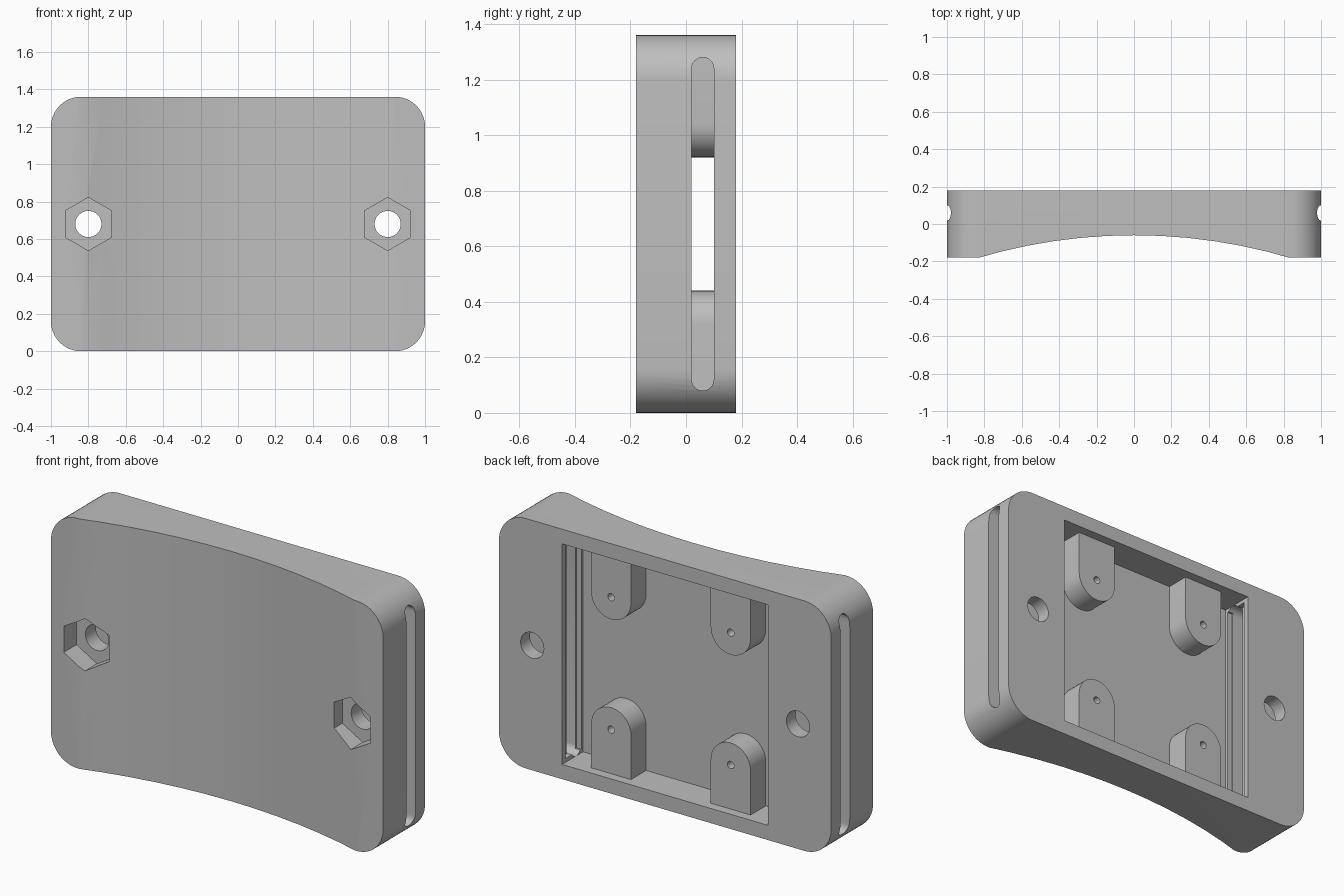
import bpy
import bmesh
from math import cos, sin, pi
from mathutils import Vector

cube = bpy.data.objects.get("Cube")
if cube:
    bpy.data.objects.remove(cube, do_unlink=True)

grey = bpy.data.materials.new("plain_grey")
grey.use_nodes = True
colour = (0.52, 0.52, 0.52, 1)
grey.diffuse_color = colour
grey.node_tree.nodes["Principled BSDF"].inputs["Base Color"].default_value = colour

HEIGHT = 1.36
MID = HEIGHT / 2
FRONT, BACK = -0.18, 0.18
FLOOR = 0.0
POCKET_X, POCKET_LOW, POCKET_HIGH = 0.62, 0.08, 1.28


def arc(cu, cv, r, start, end, steps):
    """Points on an arc, angles given in half turns."""
    return [(cu + r * cos(pi * (start + (end - start) * i / steps)),
             cv + r * sin(pi * (start + (end - start) * i / steps)))
            for i in range(steps + 1)]


def circle(cu, cv, r, sides, turn=0.0):
    return arc(cu, cv, r, turn, turn + 2, sides)[:-1]


def rect(u0, u1, v0, v1):
    return [(u0, v0), (u1, v0), (u1, v1), (u0, v1)]


def prism(name, outline, axis, low, high):
    """Extrude a flat outline along one axis."""
    place = {"x": lambda u, v, d: (d, u, v),
             "y": lambda u, v, d: (u, d, v),
             "z": lambda u, v, d: (u, v, d)}[axis]
    bm = bmesh.new()
    face = bm.faces.new([bm.verts.new(place(u, v, low)) for u, v in outline])
    grown = bmesh.ops.extrude_face_region(bm, geom=[face])["geom"]
    shift = Vector(place(0, 0, high - low))
    bmesh.ops.translate(bm, vec=shift,
                        verts=[g for g in grown if isinstance(g, bmesh.types.BMVert)])
    bmesh.ops.recalc_face_normals(bm, faces=bm.faces[:])
    mesh = bpy.data.meshes.new(name)
    bm.to_mesh(mesh)
    bm.free()
    mesh.materials.append(grey)
    obj = bpy.data.objects.new(name, mesh)
    bpy.context.collection.objects.link(obj)
    return obj


def activate(obj):
    bpy.ops.object.select_all(action="DESELECT")
    obj.select_set(True)
    bpy.context.view_layer.objects.active = obj


def cut(target, cutter):
    """Subtract the cutter and remove it."""
    cutter.hide_render = True
    mod = target.modifiers.new("cut", "BOOLEAN")
    mod.operation = "DIFFERENCE"
    mod.solver = "EXACT"
    mod.object = cutter
    activate(target)
    bpy.ops.object.modifier_apply(modifier=mod.name)
    bpy.data.objects.remove(cutter, do_unlink=True)


def smooth(obj):
    activate(obj)
    bpy.ops.object.shade_smooth_by_angle(angle=pi / 7)


# Rounded case body
R = 0.16
corners = [(1 - R, HEIGHT - R), (R - 1, HEIGHT - R), (R - 1, R), (1 - R, R)]
outline = []
for i, (cx, cz) in enumerate(corners):
    outline += arc(cx, cz, R, i / 2, (i + 1) / 2, 12)
case = prism("case", outline, "y", FRONT, BACK)

# Concave front
CURVE = 2.93
cut(case, prism("front_cutter", circle(0, -0.06 - CURVE, CURVE, 128, 0.5),
                "z", -0.1, HEIGHT + 0.1))

# Open pocket in the back, slightly undercut at both ends
cut(case, prism("pocket_cutter",
                rect(-POCKET_X, POCKET_X, POCKET_LOW, POCKET_HIGH),
                "y", FLOOR, BACK + 0.1))
cut(case, prism("undercut_cutter",
                rect(-POCKET_X - 0.03, POCKET_X + 0.03, 0.1, HEIGHT - 0.1),
                "y", 0.015, 0.15))

for side in (-1, 1):
    # Strap slot through the end wall
    slot = arc(0.06, 1.24, 0.04, 0, 1, 12) + arc(0.06, 0.12, 0.04, 1, 2, 12)
    ends = sorted((side * 0.6, side * 1.1))
    cut(case, prism("slot_cutter", slot, "x", *ends))
    # Bolt hole with a hexagonal nut recess
    cut(case, prism("bolt_cutter", circle(side * 0.8, MID, 0.07, 32), "y", -0.3, 0.3))
    cut(case, prism("nut_cutter", circle(side * 0.8, MID, 0.142, 6, 0.5),
                    "y", -0.3, -0.07))
smooth(case)

# Four mounting posts with pilot holes
W = 0.12
for side, hand in ((1, "left"), (-1, "right")):
    for up, level in ((1, "upper"), (-1, "lower")):
        x, z = side * 0.36, MID + up * 0.36
        wall = MID + up * 0.61
        shape = arc(x, z, W, 0, -up, 20) + [(x - W, wall), (x + W, wall)]
        post = prism(f"{level}_{hand}_post", shape, "y", FLOOR - 0.01, 0.13)
        cut(post, prism("pilot_cutter", circle(x, z, 0.02, 16), "y", 0.02, 0.2))
        smooth(post)
